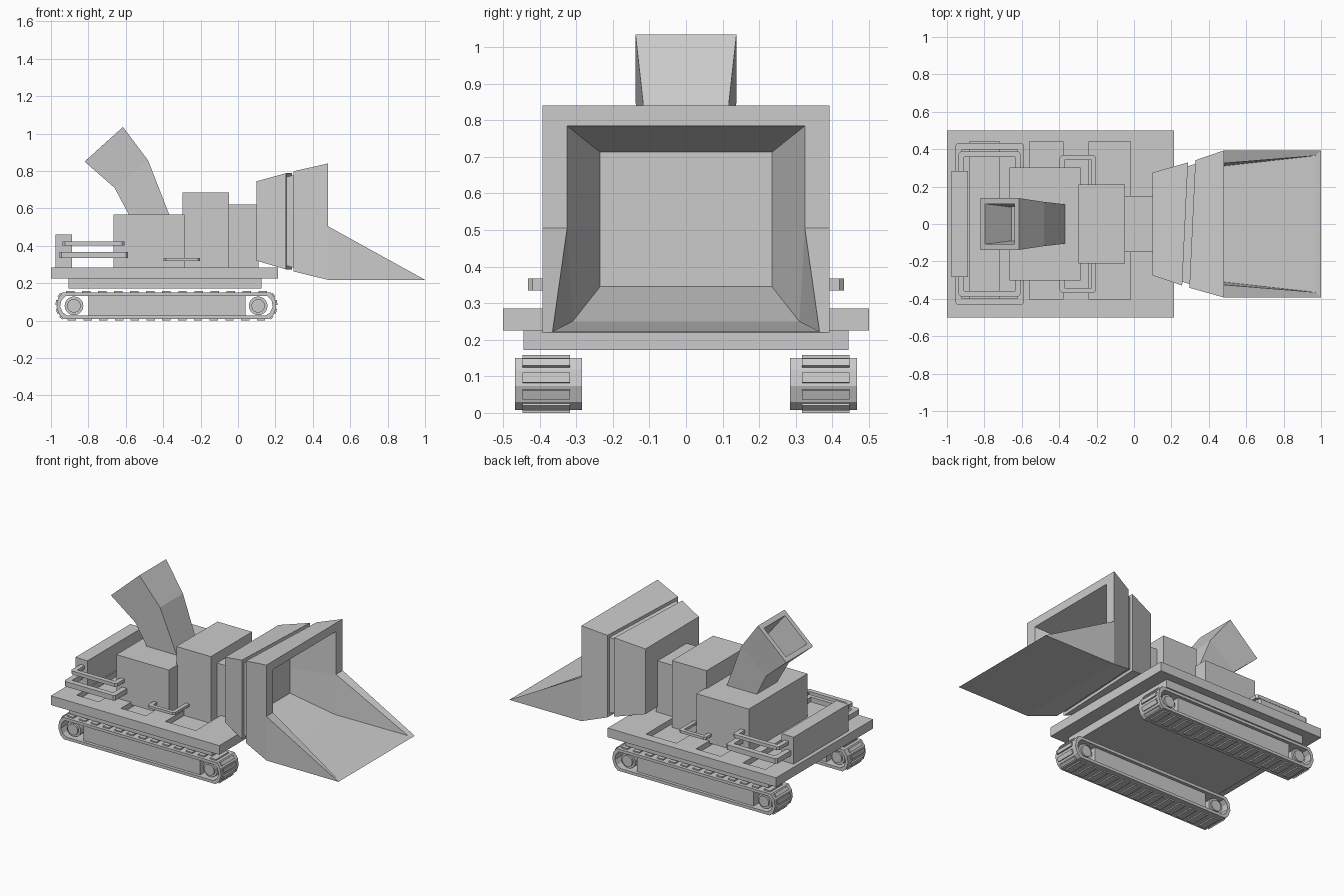
import bpy, bmesh, math
from mathutils import Matrix

if "Cube" in bpy.data.objects:
    bpy.data.objects.remove(bpy.data.objects["Cube"])


def skin(name, rings, loop=False):
    """Solid made by joining a series of matching point rings."""
    bm = bmesh.new()
    vs = [[bm.verts.new(p) for p in r] for r in rings]
    n = len(vs[0])
    pairs = list(zip(vs, vs[1:])) + ([(vs[-1], vs[0])] if loop else [])
    for a, b in pairs:
        for i in range(n):
            j = (i + 1) % n
            bm.faces.new((a[i], a[j], b[j], b[i]))
    if not loop:
        bm.faces.new(vs[0])
        bm.faces.new(vs[-1])
    bmesh.ops.remove_doubles(bm, verts=bm.verts[:], dist=1e-5)
    bmesh.ops.recalc_face_normals(bm, faces=bm.faces[:])
    me = bpy.data.meshes.new(name)
    bm.to_mesh(me)
    bm.free()
    ob = bpy.data.objects.new(name, me)
    bpy.context.collection.objects.link(ob)
    return ob


def box(name, x0, x1, y0, y1, z0, z1):
    return skin(name, [[(x0, y0, z), (x1, y0, z), (x1, y1, z), (x0, y1, z)] for z in (z0, z1)])


def cylinder_y(name, x, y0, y1, z, r, n=20):
    a = [math.tau * i / n for i in range(n)]
    return skin(name, [[(x + r * math.cos(t), y, z + r * math.sin(t)) for t in a] for y in (y0, y1)])


# Deck with shallow cross slots
deck = box("deck", -1, 0.215, -0.5, 0.5, 0.225, 0.285)
for x0, x1 in ((-0.88, -0.72), (-0.56, -0.38), (-0.24, -0.02)):
    cut = box("slot_cutter", x0, x1, -0.405, 0.44, 0.25, 0.4)
    cut.hide_render = True
    mod = deck.modifiers.new("slot", 'BOOLEAN')
    mod.operation, mod.solver, mod.object = 'DIFFERENCE', 'EXACT', cut
    bpy.context.view_layer.objects.active = deck
    bpy.ops.object.modifier_apply(modifier="slot")
    bpy.data.objects.remove(cut)
box("underframe", -0.905, 0.125, -0.445, 0.445, 0.172, 0.225)

# Body blocks
box("engine_block", -0.665, -0.287, -0.303, 0.303, 0.27, 0.568)
box("tall_block", -0.297, -0.047, -0.212, 0.212, 0.25, 0.685)
box("neck_block", -0.05, 0.11, -0.15, 0.15, 0.27, 0.62)
box("rear_box", -0.975, -0.888, -0.283, 0.283, 0.27, 0.46)


# Intake scoop: flared shell with a groove, hollow mouth and projecting lip
def section(x, w, z0, z1, wb=None, zm=0.505, xb=None, skew=0.0):
    wb = w if wb is None else wb
    xb = x if xb is None else xb
    pts = [(x, -w, z1), (x, w, z1), (x, w, zm), (xb, wb, z0), (xb, -wb, z0), (x, -w, zm)]
    return [(px + skew * py, py, pz) for px, py, pz in pts]


def flare(x, inset=0.0, skew=0.0):
    t = (x - 0.1) / 0.38
    return section(x, 0.275 + 0.118 * t - inset, 0.32 - 0.102 * t + inset,
                   0.745 + 0.095 * t - inset, skew=skew)


skin("scoop", [
    flare(0.1), flare(0.273, 0, 0.047), flare(0.273, 0.02, 0.047),
    flare(0.312, 0.02, 0.047), flare(0.312, 0, 0.047), flare(0.48),
    section(0.48, 0.393, 0.218, 0.84, xb=1.0),
    section(0.48, 0.325, 0.222, 0.785, wb=0.365, xb=0.97),
    section(0.48, 0.325, 0.25, 0.785, wb=0.31),
    section(0.21, 0.235, 0.345, 0.713)])


# Bent discharge chute, hollow at the mouth
def slice_(a, b, w, w2=None):
    w2 = w if w2 is None else w2
    return [(a[0], -w, a[1]), (b[0], -w2, b[1]), (b[0], w2, b[1]), (a[0], w, a[1])]


skin("chute", [
    slice_((-0.58, 0.56), (-0.365, 0.56), 0.105),
    slice_((-0.66, 0.71), (-0.48, 0.855), 0.118),
    slice_((-0.82, 0.85), (-0.615, 1.035), 0.138),
    slice_((-0.797, 0.871), (-0.638, 1.014), 0.108),
    slice_((-0.655, 0.74), (-0.515, 0.855), 0.09)])


# Flat U-shaped handrails on both sides
def rail(name, side, x0, x1, yin, yout, z0, z1, w):
    c = 0.012
    plan = [(x0, yin), (x0, yout - c), (x0 + c, yout), (x1 - c, yout), (x1, yout - c), (x1, yin),
            (x1 - w, yin), (x1 - w, yout - w), (x0 + w, yout - w), (x0 + w, yin)]
    skin(name, [[(x, side * y, z) for x, y in plan] for z in (z0, z1)])


# Track outline, symmetric front to rear
half = [(0.165, 0.008), (0.19, 0.03), (0.205, 0.073), (0.198, 0.118), (0.175, 0.15)]
outer = half + [(-0.765 - x, z) for x, z in reversed(half)]
CX, CZ = -0.3825, 0.079
inner = [(CX + (x - CX) * 0.968, CZ + (z - CZ) * 0.74) for x, z in outer]

for s, side in ((-1, "front"), (1, "back")):
    rail(side + "_lower_rail", s, -0.955, -0.588, 0.18, 0.432, 0.335, 0.368, 0.035)
    rail(side + "_upper_rail", s, -0.938, -0.607, 0.18, 0.388, 0.402, 0.424, 0.03)
    rail(side + "_middle_rail", s, -0.397, -0.203, 0.2, 0.368, 0.318, 0.335, 0.025)

    # Track band
    y0, y1 = s * 0.285, s * 0.467
    ring = lambda pts, y: [(x, y, z) for x, z in pts]
    skin(side + "_track_band", [ring(outer, y0), ring(outer, y1), ring(inner, y1), ring(inner, y0)], loop=True)

    # Track frame and wheels
    box(side + "_track_frame", -0.80, 0.04, s * 0.305, s * 0.447, 0.025, 0.133)
    for x, end in ((-0.877, "rear"), (0.108, "lead")):
        cylinder_y(f"{side}_{end}_wheel", x, s * 0.31, s * 0.44, 0.079, 0.05)
        cylinder_y(f"{side}_{end}_hub", x, s * 0.30, s * 0.452, 0.079, 0.036)

    # Track pads spaced along each outline edge
    for i, (ax, az) in enumerate(outer):
        bx, bz = outer[(i + 1) % len(outer)]
        length = math.hypot(bx - ax, bz - az)
        count = max(1, round(length / 0.085))
        size = 0.045 if count > 1 else length * 0.6
        for k in range(count):
            t = (k + 0.5) / count
            pad = box(side + "_track_pad", -size / 2, size / 2, s * 0.317, s * 0.447, -0.008, 0.007)
            turn = Matrix.Rotation(-math.atan2(bz - az, bx - ax), 4, 'Y')
            pad.data.transform(Matrix.Translation((ax + (bx - ax) * t, 0, az + (bz - az) * t)) @ turn)
